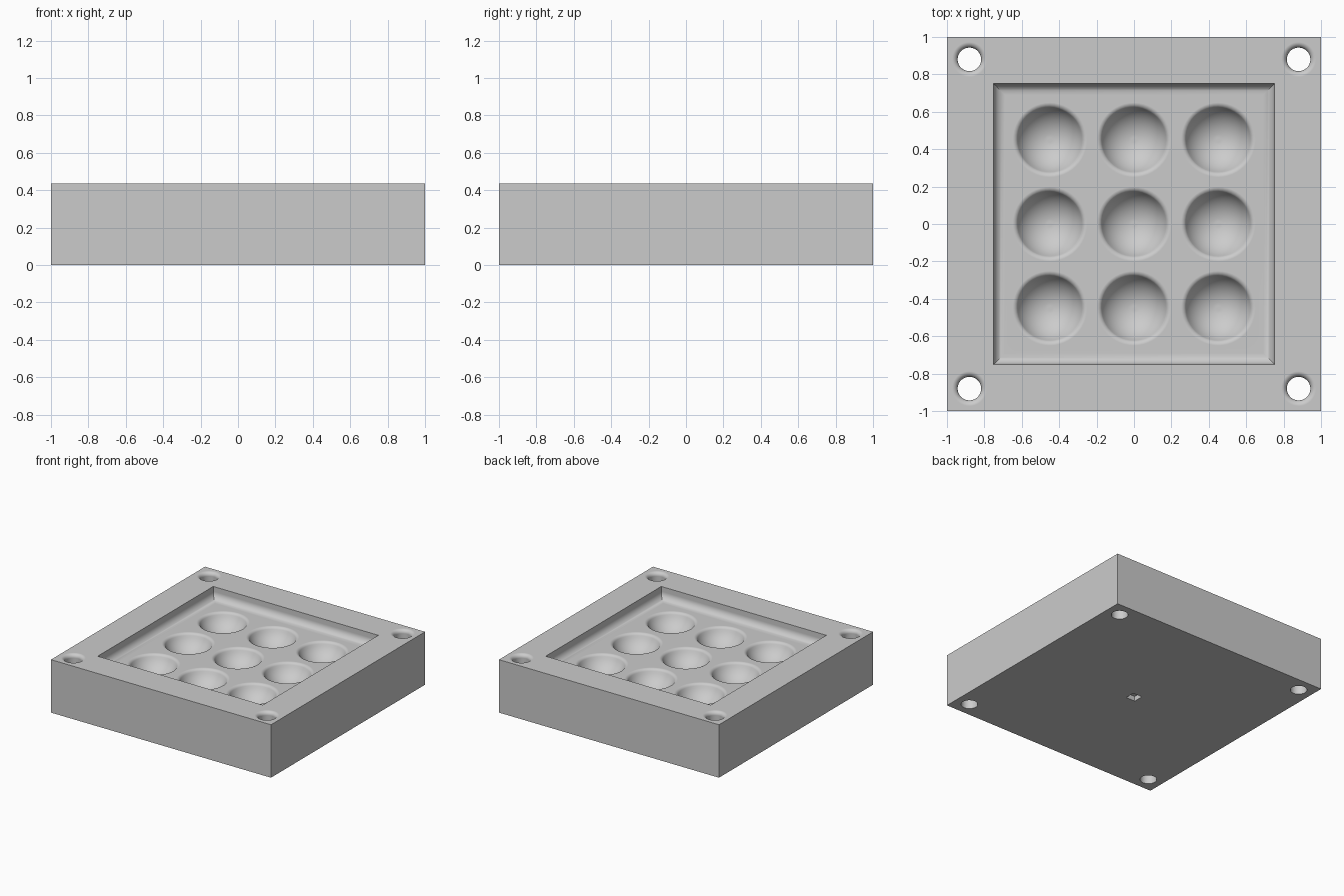
import bpy, bmesh
from math import sin, cos, pi, radians, sqrt

if "Cube" in bpy.data.objects:
    bpy.data.objects.remove(bpy.data.objects["Cube"], do_unlink=True)

HEIGHT, FLOOR = 0.435, 0.335

grey = bpy.data.materials.new("light grey")
grey.use_nodes = True
grey.diffuse_color = (0.6, 0.6, 0.6, 1)
grey.node_tree.nodes["Principled BSDF"].inputs["Base Color"].default_value = (0.6, 0.6, 0.6, 1)


def lathe(name, profile, spots, sides, turn=0.0):
    """Closed solids made of stacked rings (radius, z), one at each spot."""
    bm = bmesh.new()
    for x, y in spots:
        rings = []
        for r, z in profile:
            angles = [turn + 2 * pi * i / sides for i in range(sides)]
            rings.append([bm.verts.new((x + r * cos(a), y + r * sin(a), z)) for a in angles])
        for low, high in zip(rings, rings[1:]):
            for i in range(sides):
                j = (i + 1) % sides
                bm.faces.new((low[i], low[j], high[j], high[i]))
        bm.faces.new(rings[0][::-1])
        bm.faces.new(rings[-1])
    mesh = bpy.data.meshes.new(name)
    bm.to_mesh(mesh)
    bm.free()
    obj = bpy.data.objects.new(name, mesh)
    bpy.context.collection.objects.link(obj)
    mesh.materials.append(grey)
    return obj


def box(name, half, z0, z1):
    return lathe(name, [(half * sqrt(2), z0), (half * sqrt(2), z1)], [(0, 0)], 4, pi / 4)


def steps(start, end, count):
    return [radians(start + (end - start) * i / count) for i in range(count + 1)]


# Tray block
tray = box("tray_block", 1.0, 0, HEIGHT)

# Square pocket with a rounded foot along its walls
R = 0.06
pocket = [(0.75 - R + R * sin(t), FLOOR + R - R * cos(t)) for t in steps(0, 90, 8)]
pocket.append((0.75, HEIGHT + 0.1))
pocket = [(r * sqrt(2), z) for r, z in pocket]
pocket_cutter = lathe("pocket_cutter", pocket, [(0, 0)], 4, pi / 4)

# Nine bowls with softened rims
S, F, SLOPE = 0.19, 0.03, 65
rim = [((S + F) * sin(radians(SLOPE)) - F * sin(t), FLOOR - F + F * cos(t))
       for t in steps(SLOPE, 0, 6)]
centre_z = rim[0][1] + S * cos(radians(SLOPE))
bowl = [(S * sin(t), centre_z - S * cos(t)) for t in steps(4, SLOPE, 12)]
bowl += rim[1:] + [(rim[-1][0], FLOOR + 0.05)]
grid = [(0.45 * i, 0.45 * j) for i in (-1, 0, 1) for j in (-1, 0, 1)]
bowl_cutter = lathe("bowl_cutter", bowl, grid, 48)

# Corner through holes with rounded mouths
H, M = 0.063, 0.03
hole = [(H, -0.1)] + [(H + M - M * cos(t), HEIGHT - M + M * sin(t)) for t in steps(0, 90, 6)]
hole.append((H + M, HEIGHT + 0.1))
corners = [(0.88 * i, 0.88 * j) for i in (-1, 1) for j in (-1, 1)]
hole_cutter = lathe("corner_hole_cutter", hole, corners, 40)

# Small square socket under the base
socket_cutter = box("base_socket_cutter", 0.042, -0.1, 0.04)

bpy.context.view_layer.objects.active = tray
for cutter in (pocket_cutter, bowl_cutter, hole_cutter, socket_cutter):
    cut = tray.modifiers.new(cutter.name, "BOOLEAN")
    cut.operation = "DIFFERENCE"
    cut.solver = "EXACT"
    cut.object = cutter
    bpy.ops.object.modifier_apply(modifier=cut.name)
    bpy.data.objects.remove(cutter, do_unlink=True)

# Smooth curves, flat panels
bpy.ops.object.select_all(action="DESELECT")
tray.select_set(True)
bpy.ops.object.shade_smooth_by_angle(angle=radians(30))
weighted = tray.modifiers.new("flat_panels", "WEIGHTED_NORMAL")
weighted.keep_sharp = True
